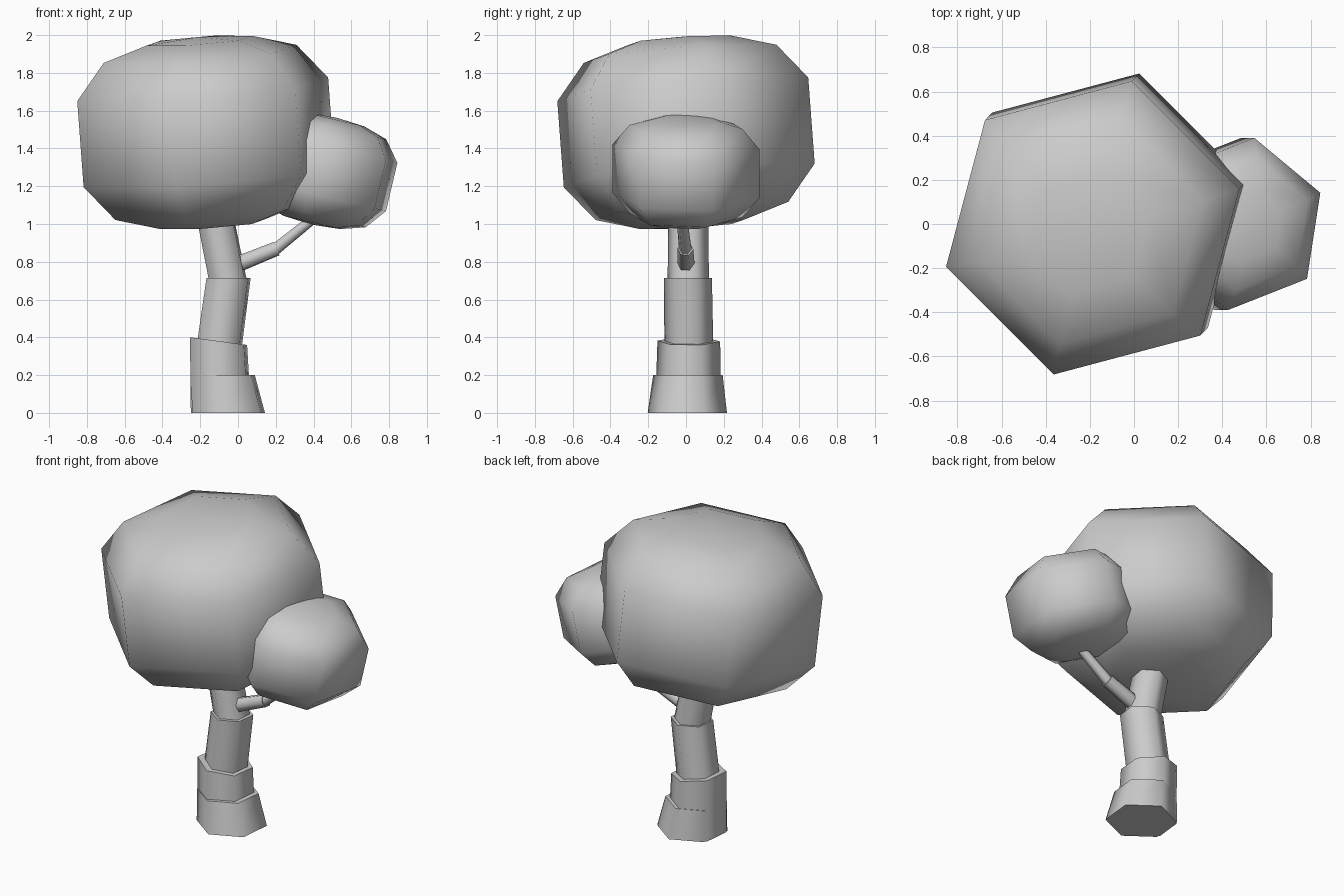
import bpy, bmesh, math
from mathutils import Vector, Matrix

if "Cube" in bpy.data.objects:
    bpy.data.objects.remove(bpy.data.objects["Cube"])

SIDES = 6


def make_object(name, bm):
    bmesh.ops.recalc_face_normals(bm, faces=bm.faces[:])
    mesh = bpy.data.meshes.new(name)
    bm.to_mesh(mesh)
    bm.free()
    obj = bpy.data.objects.new(name, mesh)
    bpy.context.collection.objects.link(obj)
    bpy.ops.object.select_all(action='DESELECT')
    obj.select_set(True)
    bpy.context.view_layer.objects.active = obj
    bpy.ops.object.shade_smooth_by_angle(angle=math.radians(65))
    return obj


def ring(bm, center, normal, radius, phase):
    # hexagonal ring, perpendicular to the given normal
    rot = Vector((0, 0, 1)).rotation_difference(Vector(normal))
    pts = []
    for i in range(SIDES):
        a = math.radians(phase) + math.tau * i / SIDES
        p = Vector((math.cos(a), math.sin(a), 0)) * radius
        pts.append(bm.verts.new(Vector(center) + rot @ p))
    return pts


def bridge(bm, a, b):
    for i in range(SIDES):
        j = (i + 1) % SIDES
        bm.faces.new((a[i], a[j], b[j], b[i]))


def segment(name, p0, n0, r0, p1, n1, r1, phase=24):
    bm = bmesh.new()
    a = ring(bm, p0, n0, r0, phase)
    b = ring(bm, p1, n1, r1, phase)
    bridge(bm, a, b)
    bm.faces.new(a)
    bm.faces.new(b)
    return make_object(name, bm)


def foliage(name, center, axis, scale, phase):
    # rounded hexagonal lump: (radius, height along the axis)
    profile = [(0.29, 0.488), (0.53, 0.418), (0.69, 0.229)]
    profile = [(r, -h) for r, h in profile] + [(r, h) for r, h in reversed(profile)]
    c, n = Vector(center), Vector(axis).normalized()
    bm = bmesh.new()
    rings = [ring(bm, c + n * h * scale, n, r * scale, phase) for r, h in profile]
    for a, b in zip(rings, rings[1:]):
        bridge(bm, a, b)
    for end, sign in ((rings[0], -1), (rings[-1], 1)):
        pole = bm.verts.new(c + n * sign * 0.508 * scale)
        for i in range(SIDES):
            bm.faces.new((end[i], end[(i + 1) % SIDES], pole))
    return make_object(name, bm)


# leaf masses
foliage("main_foliage", (-0.17, 0, 1.485), (-0.074, -0.075, 1), 1.0, 15)
foliage("side_foliage", (0.455, 0, 1.28), (0.235, 0.0, 1), 0.572, 21)

# trunk
up = (0, 0, 1)
lean = (0.135, 0, 1)
segment("trunk_base", (-0.05, 0.007, 0), up, 0.211, (-0.08, 0.01, 0.2), up, 0.185)
segment("trunk_lower", (-0.09, 0.01, 0.0), up, 0.175, (-0.103, 0.015, 0.38), lean, 0.167)
segment("trunk_middle", (-0.098, 0.015, 0.36), lean, 0.13, (-0.05, 0.01, 0.715), up, 0.128)
segment("trunk_upper", (-0.053, 0.012, 0.70), up, 0.11, (-0.15, 0.012, 1.18), (-0.2, 0, 1), 0.105)

# side branch
segment("branch_lower", (-0.03, 0.0, 0.775), (0.9, 0, 0.38), 0.047,
        (0.205, -0.003, 0.87), (0.9, 0, 0.38), 0.042)
segment("branch_upper", (0.19, -0.003, 0.86), (0.78, 0, 0.62), 0.034,
        (0.5, -0.03, 1.11), (0.78, 0, 0.62), 0.026)
